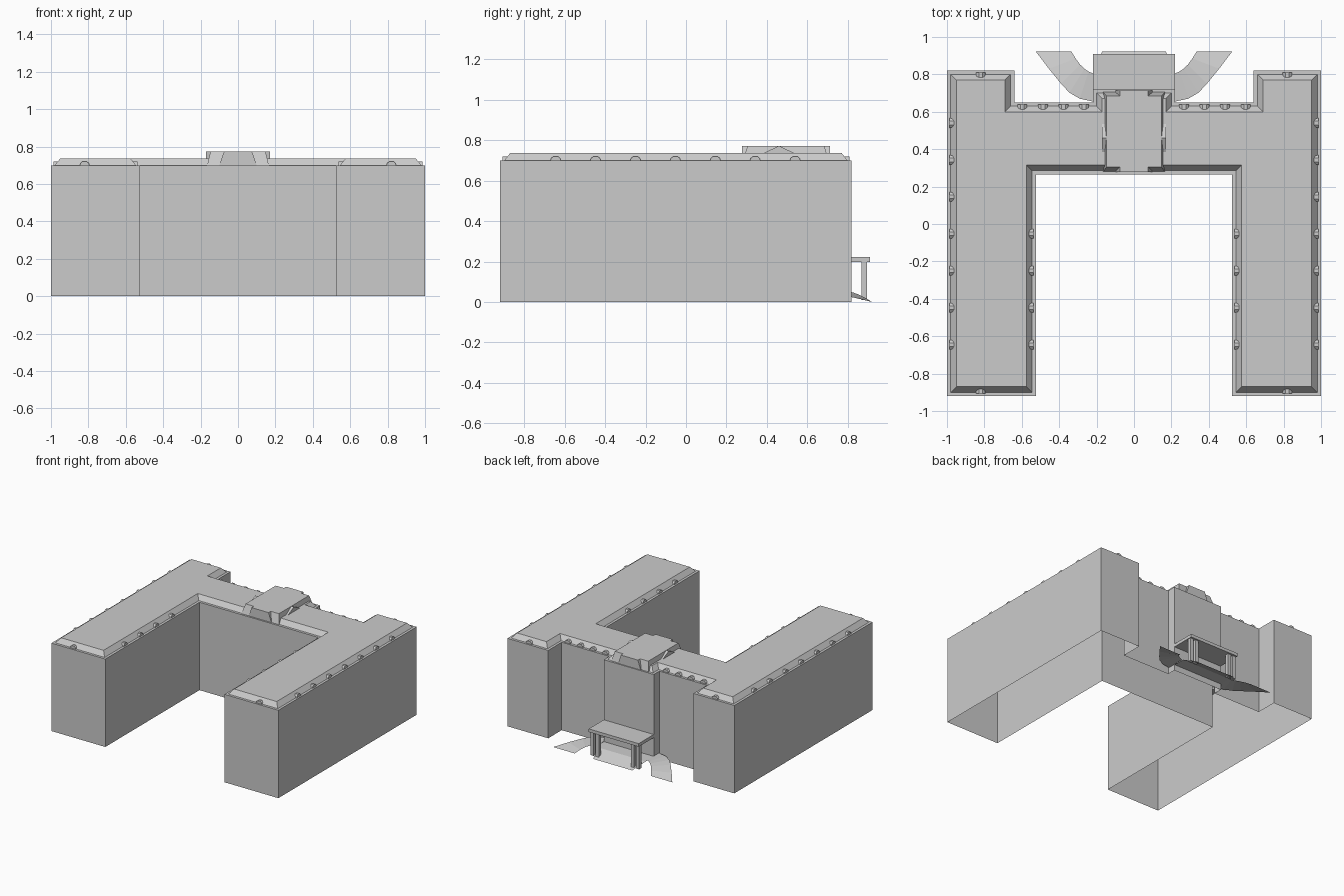
import bpy, bmesh
from math import pi
from mathutils import Vector, Matrix

if "Cube" in bpy.data.objects:
    bpy.data.objects.remove(bpy.data.objects["Cube"])


def make(name, verts, faces, fix=True):
    me = bpy.data.meshes.new(name)
    me.from_pydata([tuple(v) for v in verts], [], faces)
    if fix:
        bm = bmesh.new()
        bm.from_mesh(me)
        bmesh.ops.recalc_face_normals(bm, faces=bm.faces)
        bm.to_mesh(me)
        bm.free()
    ob = bpy.data.objects.new(name, me)
    bpy.context.collection.objects.link(ob)
    return ob


def inset(poly, d):
    """Mitred inward offset of a counter-clockwise outline."""
    out = []
    for i, p in enumerate(poly):
        p = Vector(p)
        a = (p - Vector(poly[i - 1])).normalized()
        b = (Vector(poly[(i + 1) % len(poly)]) - p).normalized()
        n1, n2 = Vector((-a.y, a.x)), Vector((-b.y, b.x))
        out.append(p + (n1 + n2) * d / (1 + n1.dot(n2)))
    return out


def loft(name, rings, cap_bottom=False):
    """Skin stacked rings, closing the top."""
    n = len(rings[0])
    verts = [v for r in rings for v in r]
    faces = [(k * n + i, k * n + (i + 1) % n, (k + 1) * n + (i + 1) % n, (k + 1) * n + i)
             for k in range(len(rings) - 1) for i in range(n)]
    faces.append(tuple(range((len(rings) - 1) * n, len(rings) * n)))
    if cap_bottom:
        faces.append(tuple(reversed(range(n))))
    return make(name, verts, faces, fix=cap_bottom)


def prism(name, profile, depth, pos, angle):
    """Upright profile (width, z), extruded to depth/2 either side; faces -y at angle 0."""
    m = Matrix.Translation(pos) @ Matrix.Rotation(angle, 4, 'Z')
    rings = [[m @ Vector((u, s * depth / 2, w)) for u, w in profile] for s in (-1, 1)]
    return loft(name, rings, cap_bottom=True)


def box(name, x0, x1, y0, y1, z0, z1):
    rect = [(x0, y0), (x1, y0), (x1, y1), (x0, y1)]
    return loft(name, [[(x, y, z) for x, y in rect] for z in (z0, z1)], True)


# Walls, ledge and sloped roof: one shell, open underneath
right = [(0.525, 0.265), (0.525, -0.92), (1, -0.92), (1, 0.82), (0.64, 0.82),
         (0.64, 0.65), (0.22, 0.65), (0.22, 0.72)]
plan = right + [(-x, y) for x, y in reversed(right)]
loft("building_shell", [[(x, y, z) for x, y in inset(plan, d)]
                        for d, z in ((0, 0), (0, 0.70), (0.02, 0.70), (0.05, 0.737))])

# Small dormers along the roof slopes
half_hex = [(-0.026, 0.70), (0.026, 0.70), (0.022, 0.712), (0.01, 0.721),
            (-0.01, 0.721), (-0.022, 0.712)]
spots = []
for s in (-1, 1):
    for i in range(7):
        y = -0.645 + 0.1975 * i
        spots.append((s * 0.97, y, s * pi / 2))
        if i < 4:
            spots.append((s * 0.555, y, -s * pi / 2))
    for i in range(4):
        spots.append((s * (0.267 + 0.11 * i), 0.622, pi))
    spots += [(s * 0.82, 0.792, pi), (s * 0.82, -0.89, 0)]
for x, y, a in spots:
    prism("roof_dormer", half_hex, 0.034, (x, y, 0), a)

# Raised central roof with gables at the sides and tapered dormers front and back
loft("central_roof", [[(x0 * sx, y, z) for sx, y in ((-1, ya), (1, ya), (1, yb), (-1, yb))]
                      for x0, ya, yb, z in ((0.165, 0.28, 0.705, 0.70), (0.147, 0.305, 0.685, 0.773))])
for s in (-1, 1):
    prism("side_gable", [(-0.075, 0.737), (0.075, 0.737), (0, 0.773)], 0.09,
          (s * 0.125, 0.46, 0), s * pi / 2)
for y, a in ((0.30, 0), (0.69, pi)):
    prism("central_dormer", [(-0.1, 0.70), (0.1, 0.70), (0.075, 0.773), (-0.075, 0.773)],
          0.045, (0, y, 0), a)

# Entrance canopy and columns
box("entrance_canopy", -0.22, 0.22, 0.72, 0.91, 0.197, 0.222)
for s in (-1, 1):
    for x, y in ((0.2, 0.882), (0.155, 0.882)):
        box("canopy_column", s * x - 0.014, s * x + 0.014, y - 0.014, y + 0.014, 0.01, 0.197)

# Entrance platform sloping to the ground
make("entrance_platform",
     [(-0.22, 0.655, 0.05), (0.22, 0.655, 0.05), (0.22, 0.82, 0.045), (-0.22, 0.82, 0.045),
      (0.17, 0.922, 0), (-0.17, 0.922, 0)], [(0, 1, 2, 3), (3, 2, 4, 5)], fix=False)

# Curved driveways rising to the platform
outer = [(0.525, 0.922), (0.455, 0.83), (0.39, 0.75), (0.345, 0.702), (0.29, 0.67), (0.22, 0.655)]
inner = [(0.335, 0.922), (0.312, 0.885), (0.288, 0.852), (0.265, 0.83), (0.243, 0.815), (0.22, 0.805)]
height = [0, 0.022, 0.038, 0.046, 0.05, 0.05]
for s in (-1, 1):
    verts = [(s * x, y, z) for row in (outer, inner) for (x, y), z in zip(row, height)]
    faces = [(i, i + 1, i + 7, i + 6)[::s] for i in range(5)]
    make("curved_driveway", verts, faces, fix=False)
